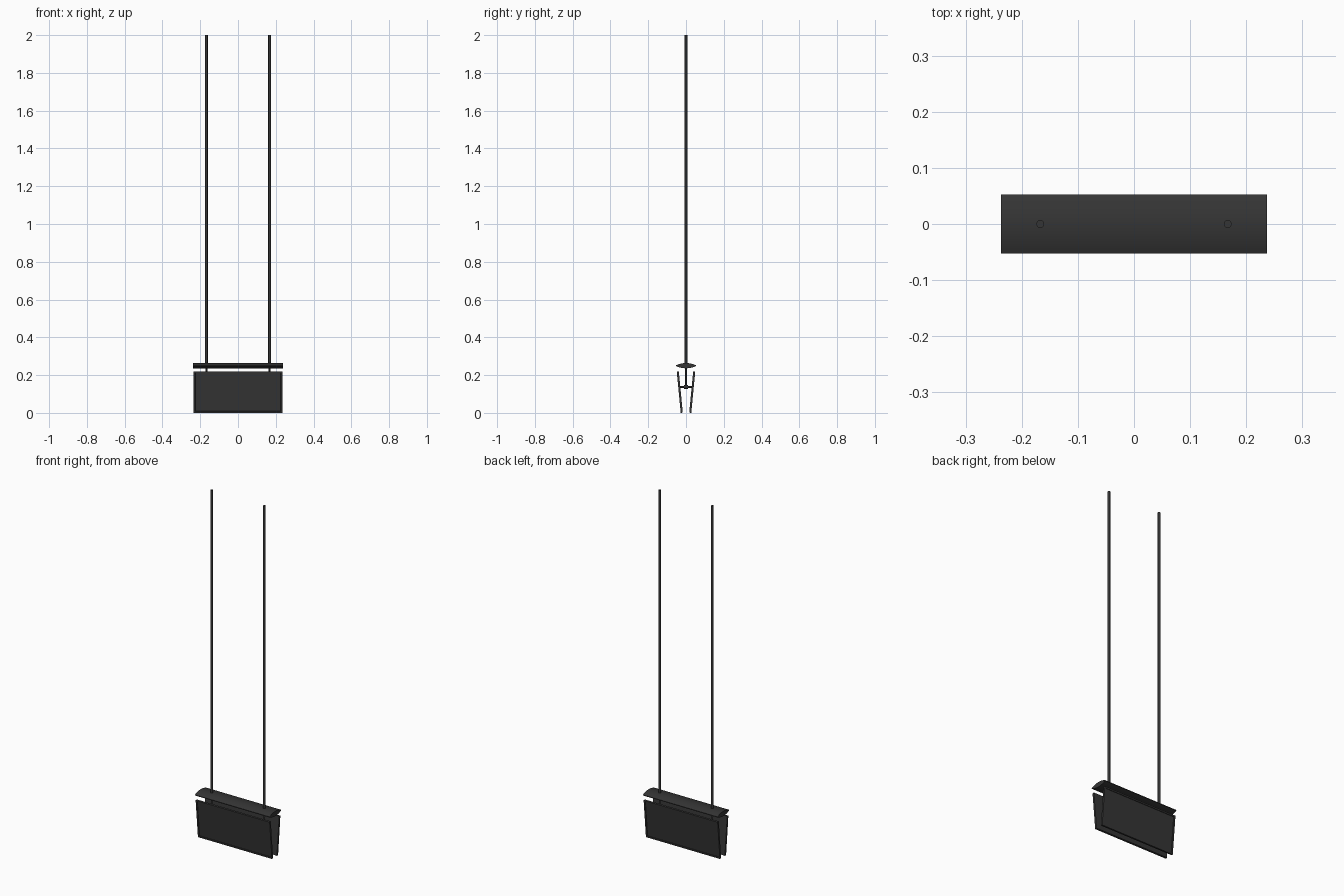
import bpy, bmesh, math
from mathutils import Matrix, Vector

if "Cube" in bpy.data.objects:
    bpy.data.objects.remove(bpy.data.objects["Cube"])

dark = bpy.data.materials.new("dark_grey")
dark.diffuse_color = (0.035, 0.035, 0.035, 1)
dark.use_nodes = True
dark.node_tree.nodes["Principled BSDF"].inputs["Base Color"].default_value = dark.diffuse_color


def finish(name, bm, smooth=False):
    bmesh.ops.recalc_face_normals(bm, faces=bm.faces)
    me = bpy.data.meshes.new(name)
    bm.to_mesh(me)
    bm.free()
    ob = bpy.data.objects.new(name, me)
    bpy.context.collection.objects.link(ob)
    me.materials.append(dark)
    if smooth:
        bpy.ops.object.select_all(action='DESELECT')
        ob.select_set(True)
        bpy.context.view_layer.objects.active = ob
        bpy.ops.object.shade_smooth_by_angle(angle=math.radians(35))
    return ob


def rod(name, a, b, r, sides=16):
    a, b = Vector(a), Vector(b)
    d = b - a
    bm = bmesh.new()
    m = Matrix.Translation((a + b) / 2) @ d.to_track_quat('Z', 'Y').to_matrix().to_4x4()
    bmesh.ops.create_cone(bm, cap_ends=True, segments=sides, radius1=r, radius2=r,
                          depth=d.length, matrix=m)
    return finish(name, bm, True)


W = 0.235     # half width of the sign
TILT = math.radians(5.5)
H, T = 0.22, 0.011


def panel(name, turn):
    # flat board with a raised rim around the outer face
    bm = bmesh.new()
    bmesh.ops.create_cube(bm, size=1, matrix=Matrix.Diagonal((2 * W, T, H, 1)))
    bm.normal_update()
    face = [f for f in bm.faces if f.normal.y < -0.9]
    bmesh.ops.inset_region(bm, faces=face, thickness=0.012, depth=0)
    bmesh.ops.inset_region(bm, faces=face, thickness=0.001, depth=-0.003)
    cz = (H * math.cos(TILT) + T * math.sin(TILT)) / 2
    m = (Matrix.Rotation(turn, 4, 'Z') @ Matrix.Translation((0, -0.033, cz))
         @ Matrix.Rotation(TILT, 4, 'X'))
    bmesh.ops.transform(bm, matrix=m, verts=bm.verts)
    finish(name, bm)


panel("front_panel", 0)
panel("back_panel", math.pi)

# lens-shaped top cap, extruded along x
bm = bmesh.new()
N, hw, hh, edge = 16, 0.053, 0.012, 0.002
pts = []
for s in (1, -1):
    for i in range(N + 1):
        t = s * (1 - 2 * i / N)
        pts.append((t * hw, 0.25 + s * (edge + hh * (1 - t * t))))
f = bm.faces.new([bm.verts.new((-0.237, y, z)) for y, z in pts])
ext = bmesh.ops.extrude_face_region(bm, geom=[f])
bmesh.ops.translate(bm, vec=(0.474, 0, 0),
                    verts=[v for v in ext["geom"] if isinstance(v, bmesh.types.BMVert)])
finish("top_cap", bm, True)

# hanging rods, their thin lower ends and the spacers holding the panels
for side, x in (("left", -0.167), ("right", 0.167)):
    rod(side + "_hanging_rod", (x, 0, 0.25), (x, 0, 2.0), 0.007)
    rod(side + "_lower_rod", (x, 0, 0.135), (x, 0, 0.25), 0.005)
    rod(side + "_spacer", (x, -0.033, 0.137), (x, 0.033, 0.137), 0.005)
    rod(side + "_hub", (x, -0.011, 0.137), (x, 0.011, 0.137), 0.010)
